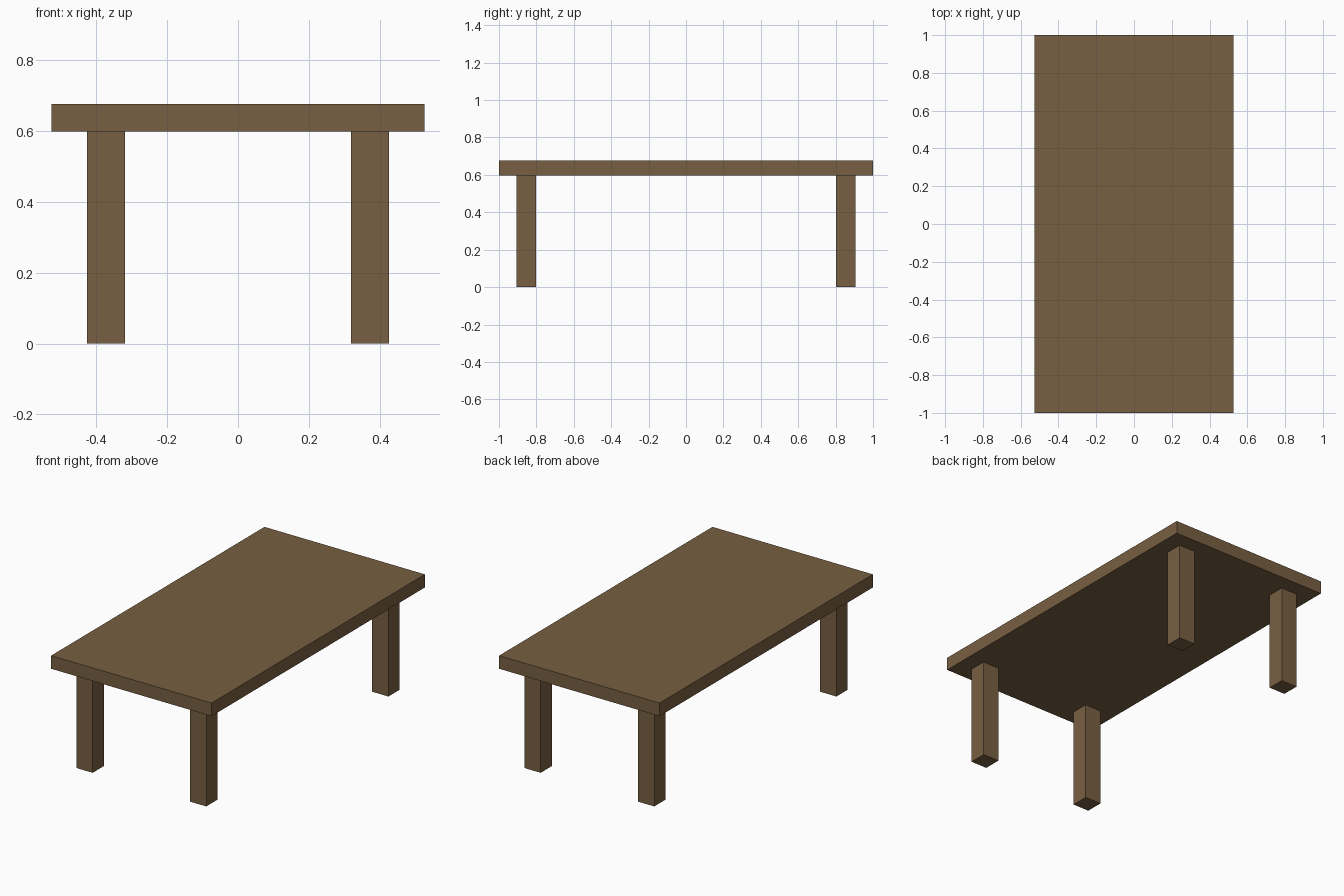
import bpy

if "Cube" in bpy.data.objects:
    bpy.data.objects.remove(bpy.data.objects["Cube"])

# Single brown wood colour
wood = bpy.data.materials.new("brown wood")
wood.diffuse_color = (0.188, 0.114, 0.054, 1.0)
wood.use_nodes = True
wood.node_tree.nodes["Principled BSDF"].inputs["Base Color"].default_value = wood.diffuse_color


def box(name, centre, size):
    bpy.ops.mesh.primitive_cube_add(size=1, location=centre)
    obj = bpy.context.object
    obj.name = name
    obj.scale = size
    bpy.ops.object.transform_apply(location=False, rotation=False, scale=True)
    obj.data.materials.append(wood)
    return obj


LEG_H, TOP_Z = 0.598, 0.676

# Table top
box("table_top", (0, 0, (LEG_H + TOP_Z) / 2), (1.053, 2.0, TOP_Z - LEG_H))

# Four square legs, set in from the corners
for y_name, sy in (("front", -1), ("back", 1)):
    for x_name, sx in (("left", -1), ("right", 1)):
        box(f"{y_name}_{x_name}_leg", (sx * 0.373, sy * 0.854, LEG_H / 2),
            (0.107, 0.105, LEG_H))
